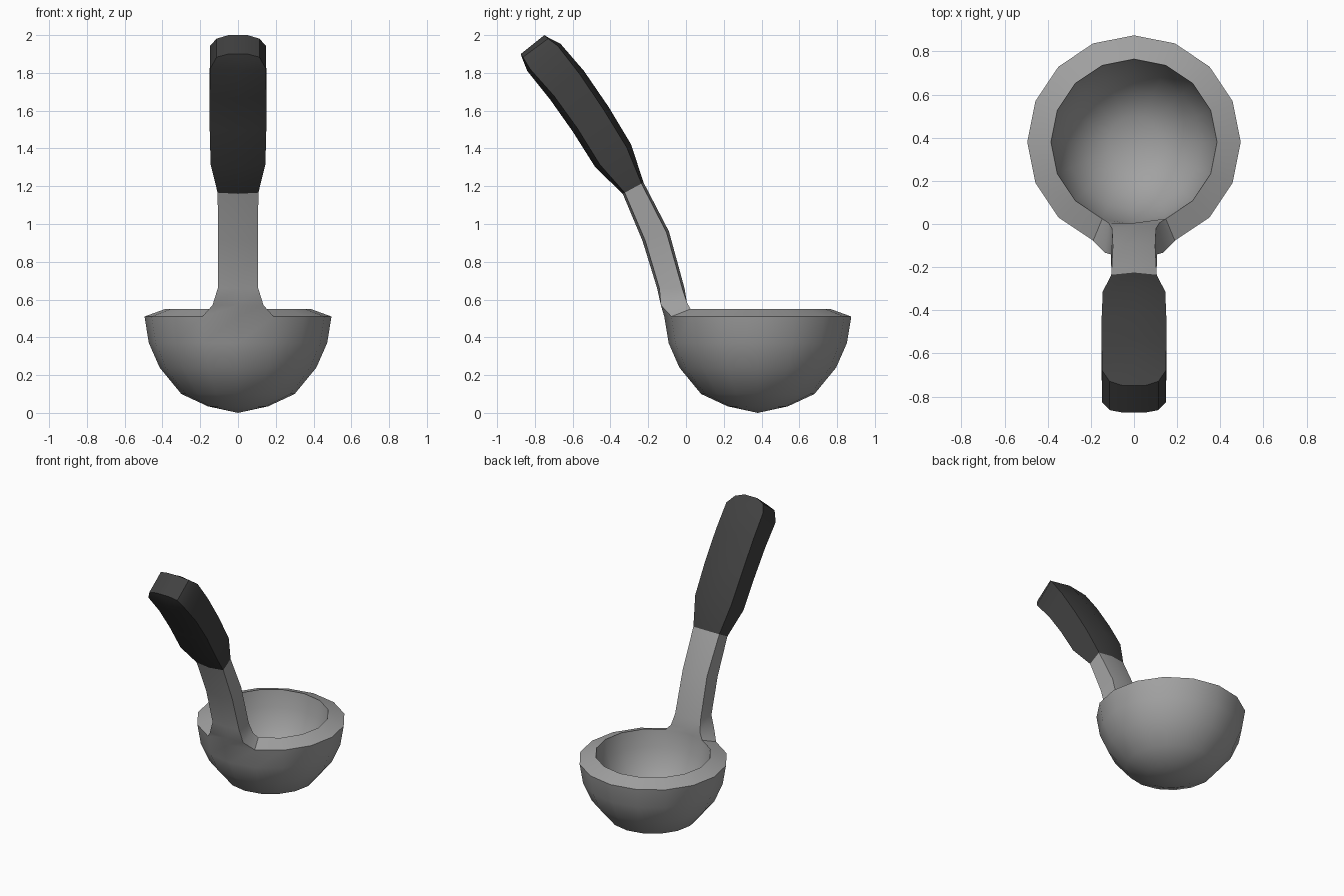
import bpy, bmesh, math
from mathutils import Vector

if "Cube" in bpy.data.objects:
    bpy.data.objects.remove(bpy.data.objects["Cube"])


def material(name, v):
    m = bpy.data.materials.new(name)
    m.diffuse_color = (v, v, v, 1)
    m.use_nodes = True
    m.node_tree.nodes["Principled BSDF"].inputs["Base Color"].default_value = m.diffuse_color
    return m


metal = material("grey metal", 0.36)
black = material("black grip", 0.052)


def finish(bm, name, mat, angle):
    bmesh.ops.recalc_face_normals(bm, faces=bm.faces[:])
    me = bpy.data.meshes.new(name)
    bm.to_mesh(me)
    bm.free()
    me.materials.append(mat)
    ob = bpy.data.objects.new(name, me)
    bpy.context.collection.objects.link(ob)
    bpy.ops.object.select_all(action='DESELECT')
    ob.select_set(True)
    bpy.context.view_layer.objects.active = ob
    bpy.ops.object.shade_smooth_by_angle(angle=math.radians(angle))


def section(bm, outer, inner, w_out, w_in, crown):
    # six-point cross-section with slightly crowned front and back
    o, i = Vector((0, *outer)), Vector((0, *inner))
    d = (i - o).normalized() * crown
    x = Vector((1, 0, 0))
    pts = [o + d - x * w_out, o, o + d + x * w_out,
           i - d + x * w_in, i, i - d - x * w_in]
    return [bm.verts.new(p) for p in pts]


def bridge(bm, a, b):
    n = len(a)
    for k in range(n):
        bm.faces.new((a[k], a[(k + 1) % n], b[(k + 1) % n], b[k]))


# Bowl: 16-sided lathe, outside then rim then inside
N, CY = 16, 0.38
profile = [(0.16, 0.035), (0.30, 0.10), (0.415, 0.24), (0.472, 0.37), (0.495, 0.51),
           (0.385, 0.55), (0.365, 0.43), (0.315, 0.31), (0.23, 0.20), (0.12, 0.14)]
bm = bmesh.new()
rings = []
for r, z in profile:
    rings.append([bm.verts.new((r * math.cos(2 * math.pi * k / N),
                                CY + r * math.sin(2 * math.pi * k / N), z))
                  for k in range(N)])
for j in range(len(rings) - 1):
    for k in range(N):
        if j == 4 and k in (11, 12):   # rim opening where the stem grows out
            continue
        n = (k + 1) % N
        bm.faces.new((rings[j][k], rings[j][n], rings[j + 1][n], rings[j + 1][k]))
for ring, z in ((rings[0], 0.0), (rings[-1], 0.13)):
    tip = bm.verts.new((0, CY, z))
    for k in range(N):
        bm.faces.new((ring[k], ring[(k + 1) % N], tip))

# Stem: rises from the rim opening
prev = [rings[4][11], rings[4][12], rings[4][13],
        rings[5][13], rings[5][12], rings[5][11]]
joint = ((-0.335, 1.16), (-0.225, 1.22), 0.108, 0.105, 0.012)
stem = [((-0.133, 0.57), (0.005, 0.585), 0.135, 0.118, 0.0),
        ((-0.153, 0.66), (-0.008, 0.66), 0.107, 0.102, 0.012),
        ((-0.23, 0.91), (-0.09, 0.96), 0.105, 0.098, 0.014),
        joint]
for row in stem:
    cur = section(bm, *row)
    bridge(bm, prev, cur)
    prev = cur
finish(bm, "bowl_and_stem", metal, 40)

# Grip: wider handle with rounded end
grip = [joint,
        ((-0.48, 1.30), (-0.29, 1.42), 0.145, 0.145, 0.028),
        ((-0.60, 1.49), (-0.41, 1.62), 0.15, 0.15, 0.03),
        ((-0.72, 1.66), (-0.54, 1.81), 0.15, 0.15, 0.028),
        ((-0.84, 1.81), (-0.665, 1.955), 0.148, 0.148, 0.018),
        ((-0.868, 1.88), (-0.725, 1.985), 0.113, 0.113, 0.006),
        ((-0.875, 1.90), (-0.75, 2.0), 0.05, 0.05, 0.0)]
bm = bmesh.new()
prev = section(bm, *grip[0])
bm.faces.new(prev)
for row in grip[1:]:
    cur = section(bm, *row)
    bridge(bm, prev, cur)
    prev = cur
bm.faces.new(prev)
finish(bm, "grip", black, 40)
